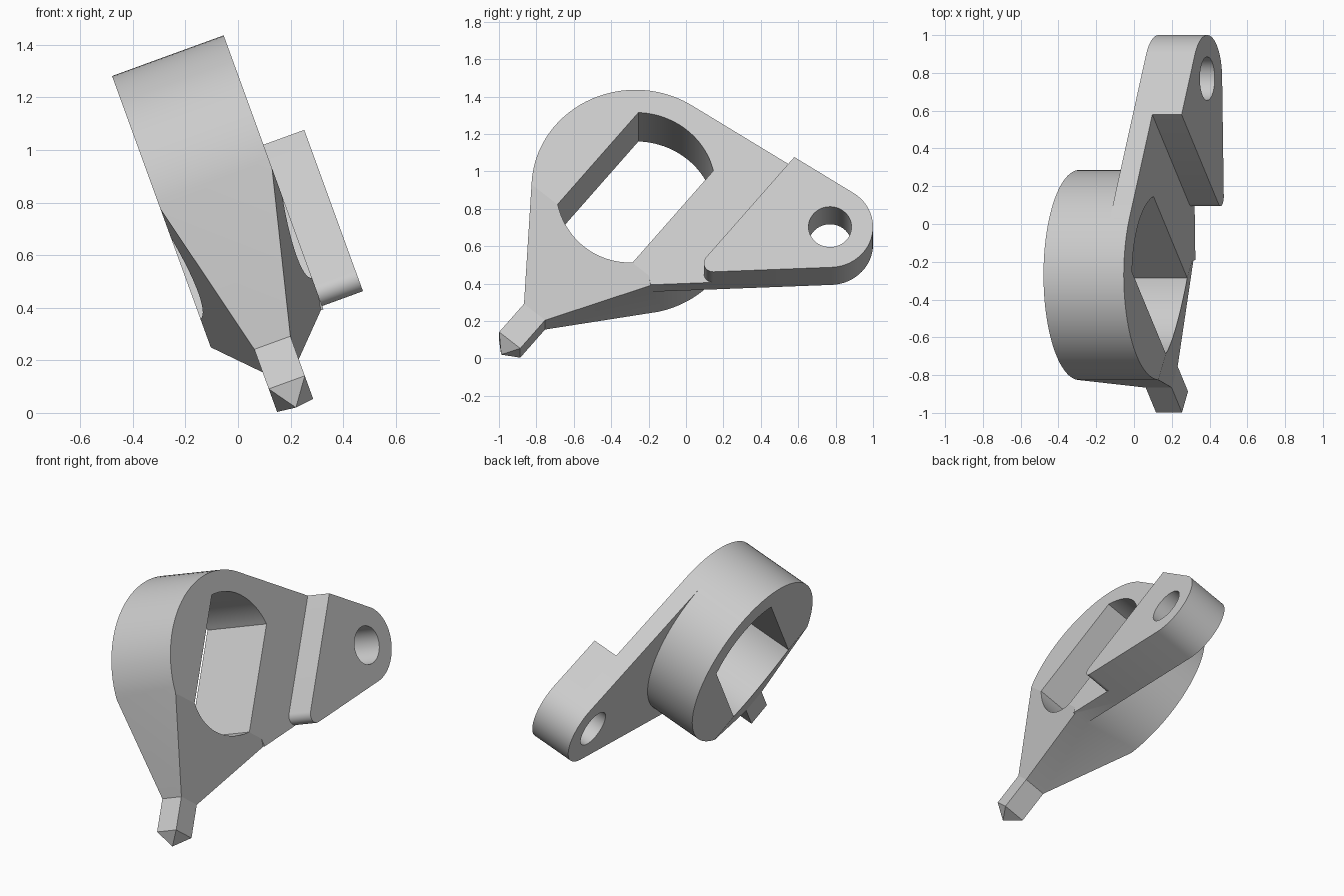
import bpy, bmesh
from math import radians, sin, cos, asin, atan2, hypot, pi, sqrt
from mathutils import Vector

cube = bpy.data.objects.get("Cube")
if cube:
    bpy.data.objects.remove(cube)

TILT = radians(-20)            # lean of the whole part about the y axis
TURN = radians(50.4)           # pointer and slot direction in the part's plane
RING, RING_R = Vector((-0.27, 0.812)), 0.556
EYE, EYE_R = Vector((0.77, 0.528)), 0.23
BACK, FRONT = -0.012, 0.44     # ring thickness range
MID = (BACK + FRONT) / 2
ARM_BACK, EYE_FRONT = 0.33, 0.605
ALONG = Vector((cos(TURN), sin(TURN)))
ACROSS = Vector((-sin(TURN), cos(TURN)))

grey = bpy.data.materials.new("plain_grey")
grey.use_nodes = True
grey.diffuse_color = (0.6, 0.6, 0.6, 1)
grey.node_tree.nodes["Principled BSDF"].inputs["Base Color"].default_value = (0.6, 0.6, 0.6, 1)


def arc(centre, r, a0, a1, n=32):
    return [centre + r * Vector((cos(a), sin(a)))
            for a in (a0 + (a1 - a0) * i / n for i in range(n + 1))]


def turned(p, q):
    """Point in the plane, given along and across the pointer direction."""
    return RING + p * ALONG + q * ACROSS


def make_object(name, bm):
    bmesh.ops.recalc_face_normals(bm, faces=bm.faces)
    mesh = bpy.data.meshes.new(name)
    bm.to_mesh(mesh)
    bm.free()
    mesh.materials.append(grey)
    ob = bpy.data.objects.new(name, mesh)
    bpy.context.collection.objects.link(ob)
    ob.rotation_euler.y = TILT
    return ob


def prism(name, outline, u0, u1):
    """Outline in the part's plane, extruded through the thickness."""
    bm = bmesh.new()
    face = bm.faces.new([bm.verts.new((u0, p.x, p.y)) for p in outline])
    new = bmesh.ops.extrude_face_region(bm, geom=[face])["geom"]
    bmesh.ops.translate(bm, vec=(u1 - u0, 0, 0),
                        verts=[v for v in new if isinstance(v, bmesh.types.BMVert)])
    return make_object(name, bm)


def hull(name, points):
    bm = bmesh.new()
    for p in points:
        bm.verts.new(p)
    bmesh.ops.convex_hull(bm, input=bm.verts)
    bmesh.ops.dissolve_limit(bm, angle_limit=radians(0.5), verts=bm.verts, edges=bm.edges)
    return make_object(name, bm)


def combine(target, tool, operation):
    mod = target.modifiers.new(tool.name, "BOOLEAN")
    mod.object, mod.operation, mod.solver = tool, operation, "EXACT"
    bpy.context.view_layer.update()
    bpy.context.view_layer.objects.active = target
    bpy.ops.object.modifier_apply(modifier=mod.name)
    bpy.data.objects.remove(tool)


def square(p, half=0.073):
    """Pointer cross-section at distance p along the pointer."""
    return [(MID + s * half, *turned(p, t * half)) for s in (-1, 1) for t in (-1, 1)]


# Ring that narrows into the pointer's shoulder
cut = pi - atan2(sqrt(RING_R ** 2 - 0.34 ** 2), 0.34)
rim = arc(RING, RING_R, TURN - cut, TURN + cut, 64)
body = hull("ring_lever", [(u, *p) for u in (BACK, FRONT) for p in rim] + square(-0.847))

# Square pointer with a pyramid tip
pointer = hull("pointer", square(-0.8) + square(-1.055) + [(MID, *turned(-1.127, 0))])
combine(body, pointer, "UNION")

# Tangent lines from the ring to the eye
gap = EYE - RING
slope = atan2(gap.y, gap.x)
spread = asin((RING_R - EYE_R) / hypot(*gap))
top_a, low_a = slope + pi / 2 - spread, slope - pi / 2 + spread
top_n, low_n = [Vector((cos(a), sin(a))) for a in (top_a, low_a)]
eye_arc = arc(EYE, EYE_R, low_a, top_a)


def crossing(n1, d1, n2, d2):
    """Meeting point of the lines n1.p = d1 and n2.p = d2."""
    det = n1.x * n2.y - n1.y * n2.x
    return Vector(((d1 * n2.y - d2 * n1.y) / det, (n1.x * d2 - n2.x * d1) / det))


# Thin arm web
low_d, top_d = low_n.dot(EYE) + EYE_R, top_n.dot(EYE) + EYE_R
low_start = crossing(low_n, low_d, Vector((1, 0)), -0.19)
arm = prism("arm", [RING, low_start] + eye_arc + [RING + top_n * RING_R], ARM_BACK, FRONT)

# Thick eye pad with a slanted step and one rounded corner
step_d = ACROSS.dot(RING) - 0.582
fillet = 0.05
corner = crossing(low_n, low_d - fillet, ACROSS, step_d - fillet)
outline = (arc(corner, fillet, TURN + pi / 2, low_a + 2 * pi, 12) + eye_arc
           + [crossing(top_n, top_d, ACROSS, step_d)])
pad = prism("eye_pad", outline, ARM_BACK, EYE_FRONT)
combine(arm, pad, "UNION")
combine(body, arm, "UNION")

# Slot with two flats, and the round eye hole
half = asin(0.26 / 0.427)
slot = (arc(RING, 0.427, TURN - half, TURN + half, 24)
        + arc(RING, 0.427, TURN + pi - half, TURN + pi + half, 24))
combine(body, prism("slot_cutter", slot, -0.5, 1), "DIFFERENCE")
eye_hole = arc(EYE, 0.115, 0, 2 * pi, 48)[:-1]
combine(body, prism("eye_hole_cutter", eye_hole, -0.5, 1), "DIFFERENCE")

# Smooth the round walls, keep the edges sharp
bpy.ops.object.select_all(action="DESELECT")
body.select_set(True)
bpy.context.view_layer.objects.active = body
bpy.ops.object.shade_smooth_by_angle(angle=radians(15))
